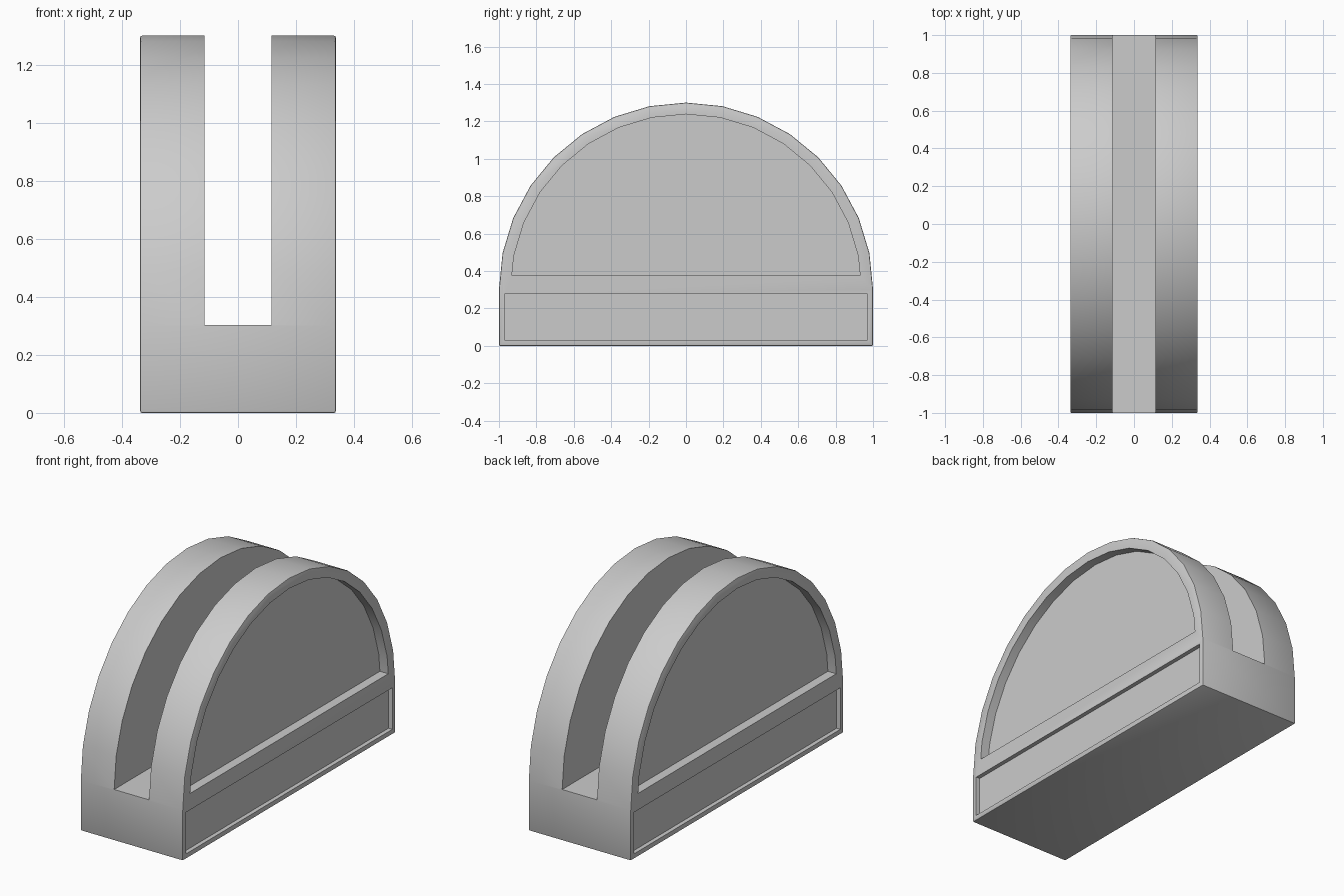
import bpy, bmesh
from math import sin, cos, pi, radians, asin

if "Cube" in bpy.data.objects:
    bpy.data.objects.remove(bpy.data.objects["Cube"])

HALF_W = 0.337   # half thickness along x
AXIS_Z = 0.30    # centre height of the arch
SEGS = 16


def arch(radius, bottom):
    """Half-round (y, z) profile closed by a flat edge at the given height."""
    pts = [(radius * cos(pi * i / SEGS), AXIS_Z + radius * sin(pi * i / SEGS))
           for i in range(SEGS + 1)]
    if bottom < AXIS_Z:
        return [(radius, bottom)] + pts + [(-radius, bottom)]
    y = radius * cos(asin((bottom - AXIS_Z) / radius)) - 0.004
    return [(y, bottom)] + [p for p in pts if p[1] > bottom] + [(-y, bottom)]


def rect(y, z0, z1):
    return [(y, z0), (y, z1), (-y, z1), (-y, z0)]


def prism(name, profile, x0, x1):
    """Extrude a (y, z) profile along x."""
    bm = bmesh.new()
    face = bm.faces.new([bm.verts.new((x0, y, z)) for y, z in profile])
    ext = bmesh.ops.extrude_face_region(bm, geom=[face])
    verts = [g for g in ext["geom"] if isinstance(g, bmesh.types.BMVert)]
    bmesh.ops.translate(bm, verts=verts, vec=(x1 - x0, 0, 0))
    bmesh.ops.recalc_face_normals(bm, faces=bm.faces)
    mesh = bpy.data.meshes.new(name)
    bm.to_mesh(mesh)
    bm.free()
    obj = bpy.data.objects.new(name, mesh)
    bpy.context.collection.objects.link(obj)
    return obj


# Solid arched block with softly eased outer edges
holder = prism("napkin_holder", arch(1.0, 0.0), -HALF_W, HALF_W)
bevel = holder.modifiers.new("eased_edges", "BEVEL")
bevel.width = 0.006
bevel.segments = 2
bevel.limit_method = "ANGLE"
bevel.angle_limit = radians(40)

# Central slot, plus arched and rectangular recesses on both sides
cutters = [prism("slot_cutter", rect(1.2, 0.303, 1.6), -0.115, 0.115)]
for s in (-1, 1):
    cutters.append(prism("arch_panel_cutter", arch(0.938, 0.375),
                         s * (HALF_W - 0.055), s * 0.5))
    cutters.append(prism("base_panel_cutter", rect(0.97, 0.03, 0.277),
                         s * (HALF_W - 0.025), s * 0.5))
for c in cutters:
    c.hide_render = True
    cut = holder.modifiers.new(c.name, "BOOLEAN")
    cut.operation = "DIFFERENCE"
    cut.solver = "EXACT"
    cut.object = c

# Apply modifiers, discard cutters, smooth the arch
bpy.context.view_layer.objects.active = holder
holder.select_set(True)
for m in list(holder.modifiers):
    bpy.ops.object.modifier_apply(modifier=m.name)
for c in cutters:
    bpy.data.objects.remove(c)
bpy.ops.object.shade_smooth_by_angle(angle=radians(30))
